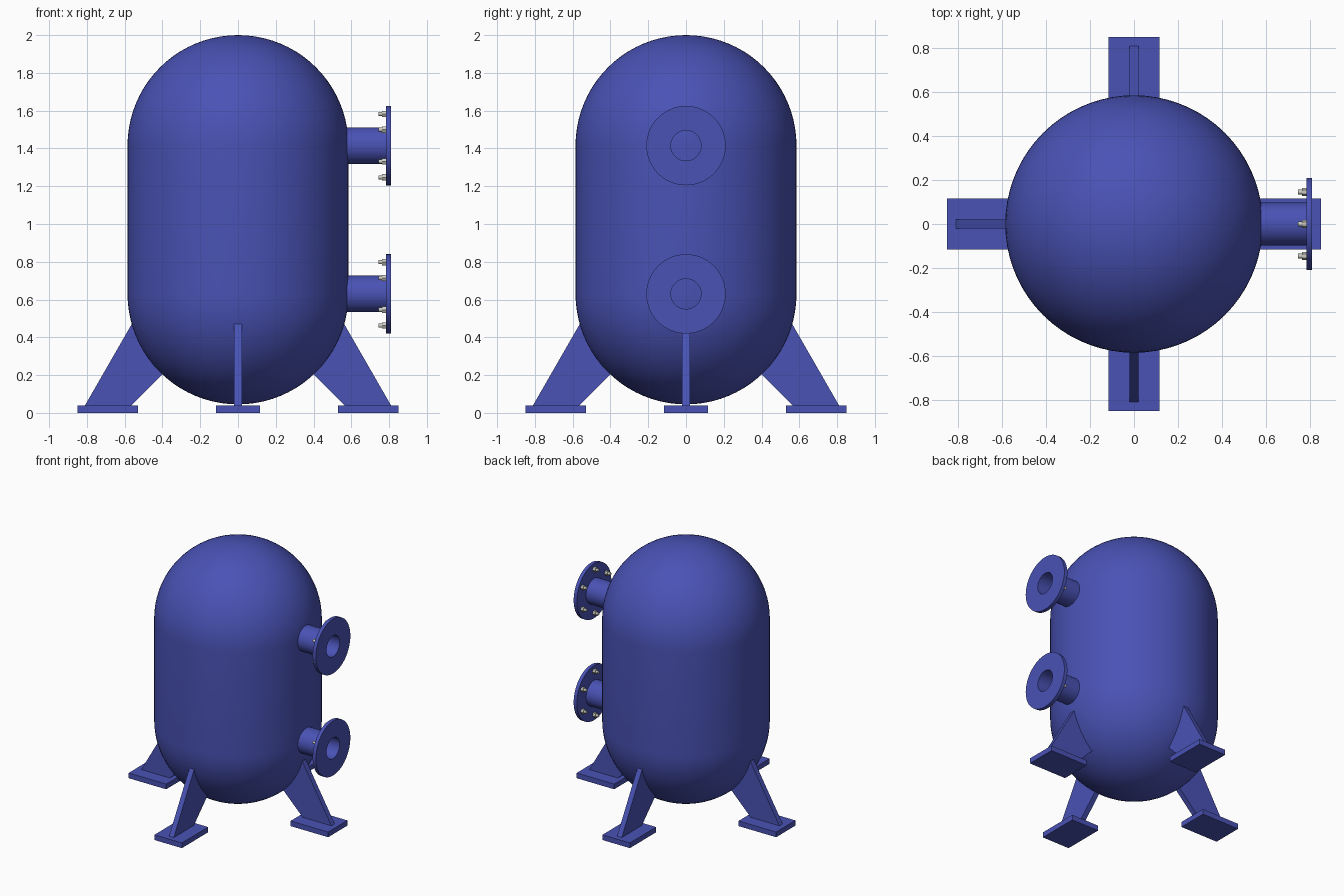
import bpy, bmesh, math
from mathutils import Matrix, Vector

if "Cube" in bpy.data.objects:
    bpy.data.objects.remove(bpy.data.objects["Cube"])


def material(name, rgb):
    m = bpy.data.materials.new(name)
    m.diffuse_color = (*rgb, 1)
    m.use_nodes = True
    m.node_tree.nodes["Principled BSDF"].inputs["Base Color"].default_value = m.diffuse_color
    return m


BLUE = material("blue_paint", (0.067, 0.085, 0.46))
STEEL = material("bolt_steel", (0.60, 0.60, 0.54))


def finish(name, bm, mat, smooth=True):
    bmesh.ops.remove_doubles(bm, verts=bm.verts, dist=1e-5)
    bmesh.ops.recalc_face_normals(bm, faces=bm.faces)
    mesh = bpy.data.meshes.new(name)
    bm.to_mesh(mesh)
    bm.free()
    mesh.materials.append(mat)
    ob = bpy.data.objects.new(name, mesh)
    bpy.context.collection.objects.link(ob)
    if smooth:
        bpy.ops.object.select_all(action='DESELECT')
        ob.select_set(True)
        bpy.context.view_layer.objects.active = ob
        bpy.ops.object.shade_smooth_by_angle(angle=math.radians(35))
    return ob


def lathe(name, profile, steps, mat, closed=False, matrix=None):
    """Spin (radius, height) points around z, then place with a matrix."""
    bm = bmesh.new()
    vs = [bm.verts.new((r, 0, h)) for r, h in profile]
    pairs = list(zip(vs, vs[1:])) + ([(vs[-1], vs[0])] if closed else [])
    es = [bm.edges.new(p) for p in pairs]
    bmesh.ops.spin(bm, geom=vs + es, cent=(0, 0, 0), axis=(0, 0, 1),
                   angle=math.tau, steps=steps, use_merge=True)
    if matrix:
        bm.transform(matrix)
    return finish(name, bm, mat)


# Tank: cylinder with hemispherical ends
R, LOW, HIGH = 0.585, 0.63, 1.415
N = 20
arc = [math.pi / 2 * i / N for i in range(N + 1)]
shell = [(R * math.sin(a), LOW - R * math.cos(a)) for a in arc]
shell += [(R * math.cos(a), HIGH + R * math.sin(a)) for a in arc]
lathe("tank", shell, 72, BLUE)

# Flanged nozzles with a ring of six bolts behind each flange
PIPE = [(0.08, 0.55), (0.08, 0.81), (0.21, 0.81),
        (0.21, 0.783), (0.097, 0.783), (0.097, 0.55)]
for label, z in (("lower", LOW), ("upper", HIGH)):
    along_x = Matrix.Translation((0, 0, z)) @ Matrix.Rotation(math.pi / 2, 4, 'Y')
    lathe(label + "_nozzle", PIPE, 64, BLUE, closed=True, matrix=along_x)
    bm = bmesh.new()
    for k in range(6):
        a = math.tau * k / 6
        for radius, x0, x1, sides in ((0.019, 0.763, 0.785, 6), (0.011, 0.745, 0.785, 12)):
            place = along_x @ Matrix.Translation(
                (0.168 * math.cos(a), 0.168 * math.sin(a), (x0 + x1) / 2))
            bmesh.ops.create_cone(bm, cap_ends=True, segments=sides, radius1=radius,
                                  radius2=radius, depth=x1 - x0, matrix=place)
    finish(label + "_bolts", bm, STEEL)

# Four legs: sloping web plate on a base plate
WEB = [(0.565, 0.035), (0.81, 0.035), (0.81, 0.04), (0.562, 0.471),
       (0.50, 0.45), (0.38, 0.26), (0.40, 0.205), (0.565, 0.04)]
for k, side in enumerate(("right", "back", "left", "front")):
    turn = Matrix.Rotation(math.pi / 2 * k, 4, 'Z')
    bm = bmesh.new()
    face = bm.faces.new([bm.verts.new((x, -0.02, z)) for x, z in WEB])
    out = bmesh.ops.extrude_face_region(bm, geom=[face])
    bmesh.ops.translate(bm, vec=Vector((0, 0.04, 0)),
                        verts=[g for g in out["geom"] if isinstance(g, bmesh.types.BMVert)])
    bm.transform(turn)
    finish(side + "_leg_web", bm, BLUE, smooth=False)

    bm = bmesh.new()
    bmesh.ops.create_cube(bm, size=1, matrix=turn @ Matrix.Translation((0.69, 0, 0.02))
                          @ Matrix.Diagonal((0.32, 0.234, 0.04, 1)))
    finish(side + "_base_plate", bm, BLUE, smooth=False)
